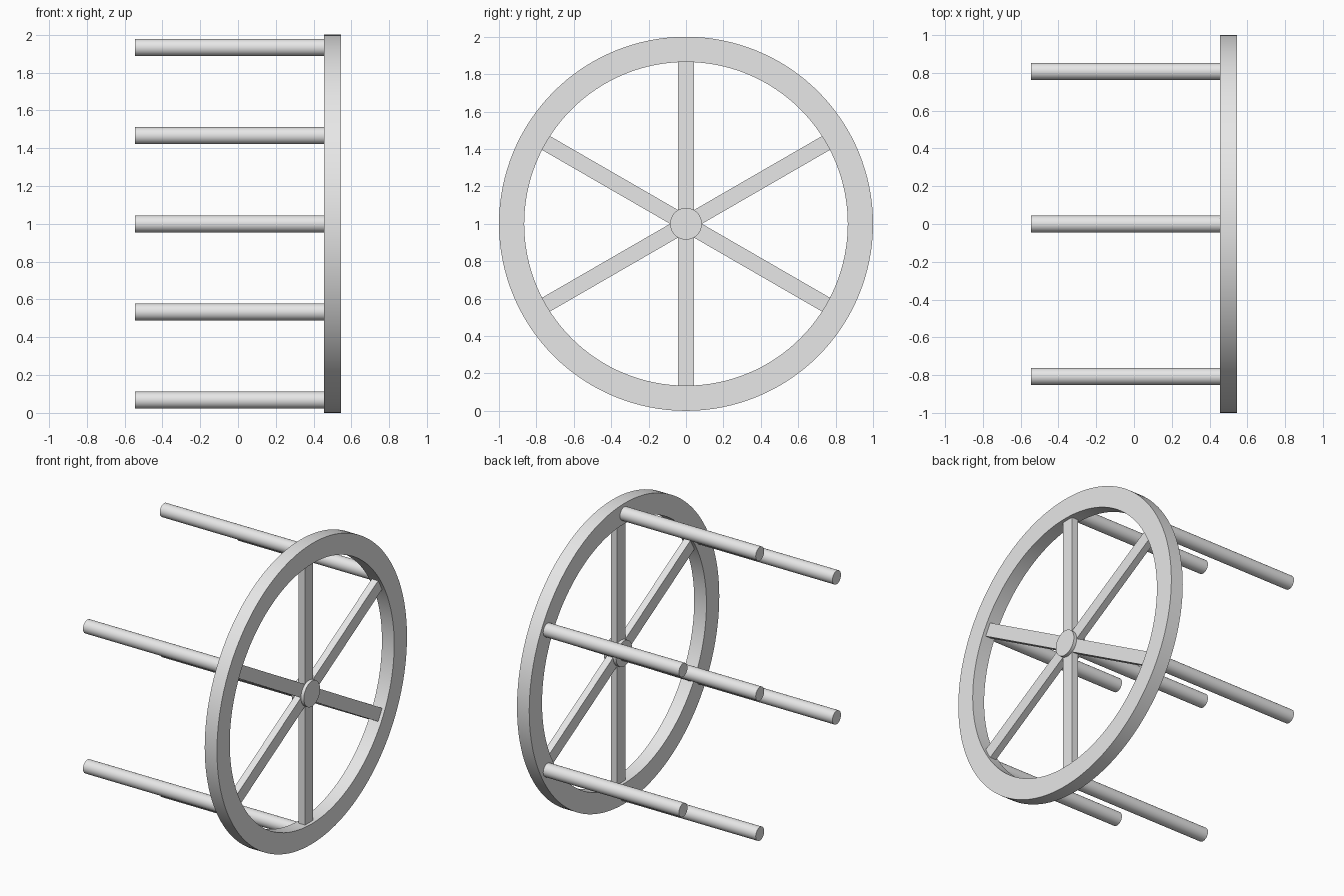
import bpy, bmesh, math
from mathutils import Matrix, Vector

cube = bpy.data.objects.get("Cube")
if cube:
    bpy.data.objects.remove(cube, do_unlink=True)

grey = bpy.data.materials.new("light_grey")
grey.use_nodes = True
grey.diffuse_color = (0.8, 0.8, 0.8, 1)
grey.node_tree.nodes["Principled BSDF"].inputs["Base Color"].default_value = (0.8, 0.8, 0.8, 1)

WHEEL_X, CENTRE_Z = 0.5, 1.0
RIM_OUTER, RIM_INNER, HALF_DEPTH = 1.0, 0.865, 0.045
ROD_CIRCLE = (RIM_OUTER + RIM_INNER) / 2
ROD_RADIUS, ROD_END = 0.045, -0.545


def add_object(name, bm, smooth=True):
    bmesh.ops.recalc_face_normals(bm, faces=bm.faces)
    mesh = bpy.data.meshes.new(name)
    bm.to_mesh(mesh)
    bm.free()
    mesh.materials.append(grey)
    obj = bpy.data.objects.new(name, mesh)
    bpy.context.collection.objects.link(obj)
    if smooth:
        bpy.ops.object.select_all(action="DESELECT")
        obj.select_set(True)
        bpy.context.view_layer.objects.active = obj
        bpy.ops.object.shade_smooth_by_angle(angle=math.radians(30))
    return obj


def x_cylinder(name, x0, x1, radius, y, z, sides):
    bm = bmesh.new()
    place = Matrix.Translation(((x0 + x1) / 2, y, z)) @ Matrix.Rotation(math.pi / 2, 4, "Y")
    bmesh.ops.create_cone(bm, cap_ends=True, segments=sides, radius1=radius,
                          radius2=radius, depth=x1 - x0, matrix=place)
    return add_object(name, bm)


# Rim: rectangular section spun about the wheel axis
bm = bmesh.new()
section = [bm.verts.new((WHEEL_X + dx, 0, CENTRE_Z + r)) for dx, r in (
    (-HALF_DEPTH, RIM_INNER), (HALF_DEPTH, RIM_INNER),
    (HALF_DEPTH, RIM_OUTER), (-HALF_DEPTH, RIM_OUTER))]
edges = [bm.edges.new((section[i], section[(i + 1) % 4])) for i in range(4)]
bmesh.ops.spin(bm, geom=section + edges, cent=(WHEEL_X, 0, CENTRE_Z), axis=(1, 0, 0),
               angle=math.tau, steps=128, use_merge=True)
bmesh.ops.remove_doubles(bm, verts=bm.verts, dist=0.0001)
add_object("wheel_rim", bm)

# Hub and the central rod behind it
x_cylinder("hub", WHEEL_X - HALF_DEPTH, WHEEL_X + HALF_DEPTH, 0.085, 0, CENTRE_Z, 48)
x_cylinder("centre_rod", ROD_END, WHEEL_X - HALF_DEPTH, ROD_RADIUS, 0, CENTRE_Z, 32)

# Six spokes, each with a rod standing off the rim
for i in range(6):
    angle = i * math.tau / 6
    turn = Matrix.Translation((WHEEL_X, 0, CENTRE_Z)) @ Matrix.Rotation(angle, 4, "X")
    inner, outer = 0.04, RIM_INNER + 0.003
    bm = bmesh.new()
    bmesh.ops.create_cube(bm, size=1, matrix=turn
                          @ Matrix.Translation((0, 0, (inner + outer) / 2))
                          @ Matrix.Diagonal((0.046, 0.085, outer - inner, 1)))
    add_object(f"spoke_{i + 1}", bm, smooth=False)
    foot = turn @ Vector((0, 0, ROD_CIRCLE))
    x_cylinder(f"rim_rod_{i + 1}", ROD_END, WHEEL_X - HALF_DEPTH, ROD_RADIUS,
               foot.y, foot.z, 32)
